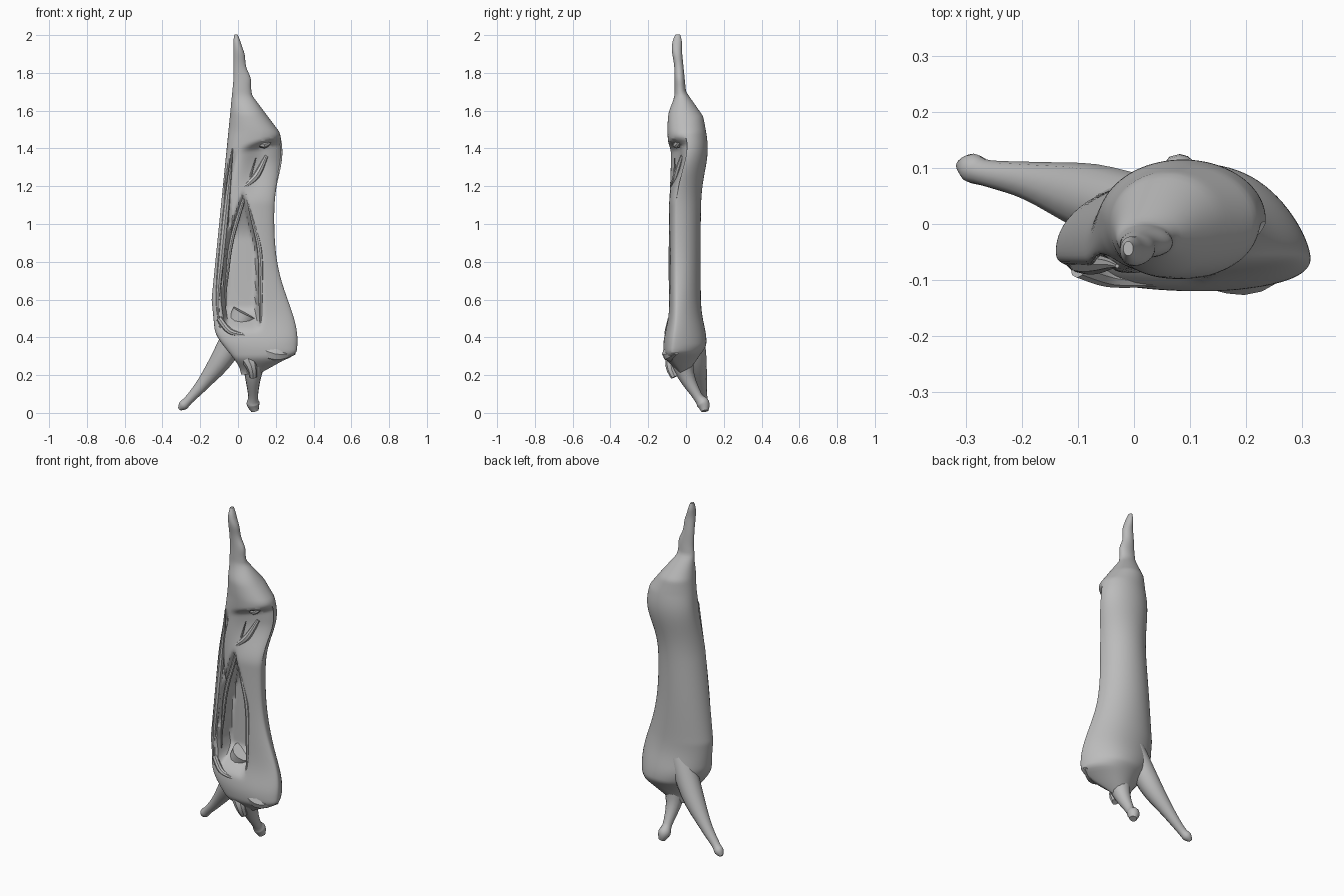
import bpy, bmesh, math
from mathutils import Vector

cube = bpy.data.objects.get("Cube")
if cube:
    bpy.data.objects.remove(cube)

flesh = bpy.data.materials.new("flesh grey")
flesh.use_nodes = True
flesh.diffuse_color = (.5, .5, .5, 1)
flesh.node_tree.nodes["Principled BSDF"].inputs["Base Color"].default_value = flesh.diffuse_color


def ease(value):
    """Smooth step from nothing to one."""
    value = min(max(value, 0), 1)
    return value * value * (3 - 2 * value)


def bump(z, centre, width):
    """Soft swelling around a height."""
    return math.exp(-((z - centre) / width) ** 2)


def loft(name, rings):
    """Skin a list of point rings and close both ends."""
    bm = bmesh.new()
    loops = [[bm.verts.new(point) for point in ring] for ring in rings]
    for low, high in zip(loops, loops[1:]):
        for j in range(len(low)):
            bm.faces.new((low[j - 1], low[j], high[j], high[j - 1]))
    bm.faces.new(loops[0])
    bm.faces.new(loops[-1])
    bmesh.ops.recalc_face_normals(bm, faces=bm.faces[:])
    mesh = bpy.data.meshes.new(name)
    bm.to_mesh(mesh)
    bm.free()
    mesh.materials.append(flesh)
    obj = bpy.data.objects.new(name, mesh)
    bpy.context.collection.objects.link(obj)
    bpy.ops.object.select_all(action="DESELECT")
    obj.select_set(True)
    bpy.context.view_layer.objects.active = obj
    bpy.ops.object.shade_smooth_by_angle(angle=math.radians(40))
    return obj


def blend(points, t):
    """Smooth curve through points, with t counting points from the first."""
    i = min(int(t), len(points) - 2)
    s = t - i
    a, b = Vector(points[i]), Vector(points[i + 1])
    before, after = Vector(points[max(i - 1, 0)]), Vector(points[min(i + 2, len(points) - 1)])
    leave, arrive = (b - before) / 2, (after - a) / 2
    return a + s * (leave + s * (3 * (b - a) - 2 * leave - arrive
                                 + s * (leave + arrive - 2 * (b - a))))


def tube(name, points, sides=12, steps=20):
    """Round limb through (x, y, z, radius) points."""
    path = [blend(points, i * (len(points) - 1) / steps) for i in range(steps + 1)]
    rings = []
    for i, spot in enumerate(path):
        way = path[min(i + 1, steps)].to_3d() - path[max(i - 1, 0)].to_3d()
        across = way.cross(Vector((0, 1, 0))).normalized()
        deep = across.cross(way).normalized()
        angles = [math.tau * j / sides for j in range(sides)]
        rings.append([spot.to_3d() + spot.w * (across * math.cos(q) + deep * math.sin(q))
                      for q in angles])
    return loft(name, rings)


# Outline of the hanging body at each height
def left_side(z):
    return min(-.14 + .1 * abs(z - .6) + .12 * ease((.45 - z) * 4), -.025 + ease(.5 - z) * .2)


def right_side(z):
    torso = .19 + .125 * bump(z, .38, .3) + .045 * bump(z, 1.38, .17)
    haunch = .21 - .75 * (z - 1.5)
    shank = .06 - .22 * (z - 1.75) + .012 * bump(z, 1.77, .04) + .008 * bump(z, 1.9, .04)
    neck = .28 + 1.8 * (z - .3)
    return min(torso, max(haunch, shank), neck)


def front_side(z):
    chest = -.09 - .03 * bump(z, .35, .12) - .008 * bump(z, 1.5, .1)
    hock = .015 * bump(z, 1.93, .07)
    return chest + .06 * ease((.3 - z) * 10) + .03 * ease((z - 1.57) * 8) - hock


def back_side(z):
    torso = .078 + .03 * bump(z, .38, .12) + .037 * bump(z, 1.4, .17)
    haunch = .07 - .7 * (z - 1.6)
    shank = max(-.1 * (z - 1.7), -.022)
    return min(torso, max(haunch, shank), .07 + .7 * (z - .3))


# Open chest, closing to a point at the top
def chest_left(z):
    return left_side(z) + .05 + .2 * max(z - .9, 0)


def chest_right(z):
    return .12 - .25 * max(z - .85, 0)


def front_cut(x, z):
    """How far the split front is pushed back at a point."""
    left, right = left_side(z), right_side(z)
    depth = .115 * ease((z - .42) * 7) * ease((1.25 - z) * 3)
    hollow = depth * ease((x - chest_left(z)) * 50) * ease((chest_right(z) - x) * 40)
    # belly flap tucked beneath the slanting round of the haunch
    tuck = .06 * ease((1.41 + .25 * x - z) * 25) * ease((z - 1.1) * 4)
    tuck *= ease((x - left) / (right - left) * 2 - .35)
    # narrow slit beside the left rim
    middle = left + .045 + .02 * math.sin(z * 9)
    slit = .03 * ease((z - .6) * 10) * ease((1.4 - z) * 10)
    return hollow + tuck + slit * ease(1 - abs(x - middle) * 50)


def body_ring(z, sides=88):
    left, right, front, back = left_side(z), right_side(z), front_side(z), back_side(z)
    tip = min(1, math.sqrt((2.02 - z) * 20))
    edge = front + (back - front) * (.25 + .25 * ease((z - 1.1) * 3))
    ring = []
    for j in range(sides):
        q = math.tau * j / sides
        c, s = math.cos(q), math.sin(q)
        x = (left + right) / 2 + (right - left) / 2 * c * tip
        if s >= 0:
            y = edge + (back - edge) * s ** (1 + .3 * ease(c) * ease((.8 - z) * 3)) * tip
        else:
            # full on the left, sloping away to the right
            blunt = .6 + .3 * max(ease((z - 1.4) * 8), ease(c * 2))
            y = edge + (front - edge) * (-s) ** blunt * tip
            wall = edge - (back - edge) * s - .015
            y = max(y, min(y + front_cut(x, z), wall))
        ring.append((x, y, z))
    return ring


LOW, HIGH, COUNT = .2, 2.005, 150
body = loft("hanging_body", [body_ring(LOW + (HIGH - LOW) * i / COUNT) for i in range(COUNT + 1)])
soften = body.modifiers.new("soften", "SMOOTH")
soften.iterations = 3

# Forelegs
tube("right_foreleg", [
    (.04, .01, .53, .07), (-.07, .045, .31, .062), (-.18, .075, .16, .036),
    (-.26, .09, .07, .024), (-.29, .1, .04, .026), (-.31, .105, .02, .01)])
tube("left_foreleg", [
    (.09, -.03, .32, .075), (.08, 0, .2, .045), (.08, .06, .09, .026),
    (.08, .09, .05, .034), (.09, .1, .01, .02)])

# Ragged neck end and shoulder corner
tube("shoulder_flap", [(.12, -.06, .34, .05), (.21, -.085, .31, .04), (.3, -.05, .32, .012)], 8, 9)
tube("neck_stump", [(.03, -.05, .33, .05), (.07, -.08, .25, .03), (.08, -.06, .19, .02)], 8, 6)
tube("groin_knot", [(.1, -.03, 1.44, .02), (.14, -.05, 1.42, .02), (.17, -.03, 1.44, .01)], 8, 6)


# Rims and folds that follow the edges of the split front
def fold(name, side, inset, depth, low, high, radius):
    count = 8
    points = []
    for i in range(count + 1):
        z = low + (high - low) * i / count
        swell = radius * (.2 + .8 * math.sin(math.pi * i / count))
        points.append((side(z) + inset, front_side(z) + depth, z, swell))
    return tube(name, points, 8, 32)


fold("left_rim", left_side, .03, .018, .45, 1.4, .018)
fold("inner_fold", chest_left, .02, .03, .55, 1.35, .012)
fold("right_rim", chest_right, 0, .012, .38, 1.2, .014)
tube("lower_rim", [(-.1, -.08, .5, .016), (-.04, -.097, .43, .016), (.06, -.105, .41, .006)], 8)
tube("belly_flap", [(.04, -.07, 1.2, .012), (.1, -.05, 1.26, .018), (.15, -.02, 1.36, .01)], 8)
